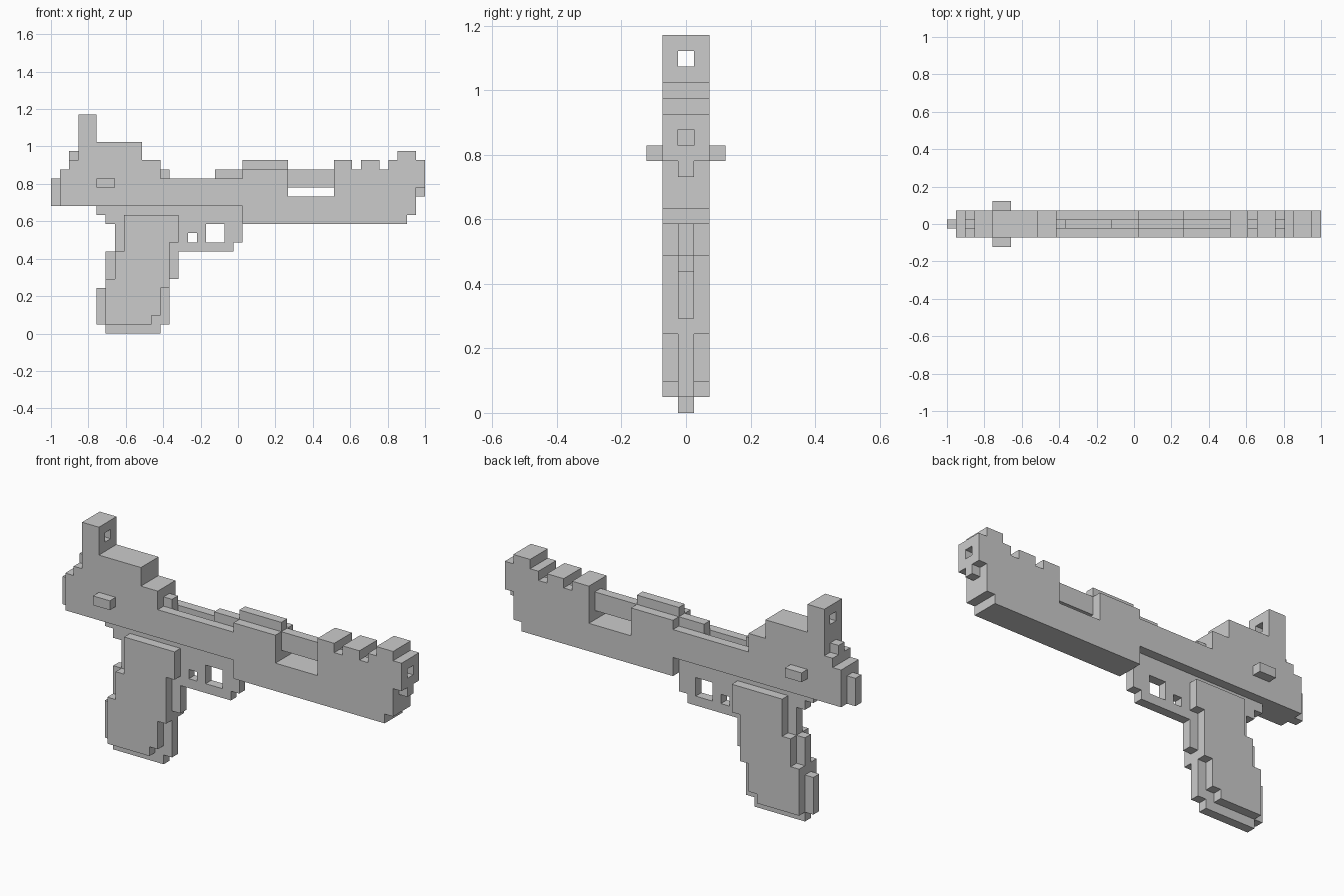
import bpy
import bmesh
from mathutils import Vector

cube = bpy.data.objects.get("Cube")
if cube:
    bpy.data.objects.remove(cube, do_unlink=True)

LENGTH = 41                      # blocks from back to muzzle
UNIT = 2 / LENGTH                # size of one block
AXES = [Vector(a) for a in ((1, 0, 0), (0, 1, 0), (0, 0, 1))]

# Layers across the thickness, in blocks
FULL = range(-1, 2)
CORE = range(0, 1)
SIDE = range(1, 2)
PIN = range(-2, 3)


def blocks(layers, *boxes):
    """Cells of boxes given as (x start, x end, z start, z end)."""
    return {(x, y, z)
            for x0, x1, z0, z1 in boxes
            for x in range(x0, x1)
            for z in range(z0, z1)
            for y in layers}


def skin(name, cells, mirror=False):
    """Wrap a set of cells in one clean flat-faced shell."""
    bm = bmesh.new()
    for cell in cells:
        mid = Vector(cell) + Vector((0.5, 0, 0.5))
        for k, axis in enumerate(AXES):
            u, v = AXES[(k + 1) % 3] / 2, AXES[(k + 2) % 3] / 2
            for sign in (1, -1):
                if tuple(int(c) for c in Vector(cell) + axis * sign) in cells:
                    continue
                c = mid + axis * sign / 2
                ring = [c - u - v, c + u - v, c + u + v, c - u + v][::sign]
                bm.faces.new([bm.verts.new(p) for p in ring])
    bmesh.ops.remove_doubles(bm, verts=bm.verts[:], dist=0.01)
    bmesh.ops.dissolve_limit(bm, angle_limit=0.01, verts=bm.verts[:], edges=bm.edges[:])
    for vert in bm.verts:
        vert.co = (vert.co - Vector((LENGTH / 2, 0, 0))) * UNIT
    mesh = bpy.data.meshes.new(name)
    bm.to_mesh(mesh)
    bm.free()
    obj = bpy.data.objects.new(name, mesh)
    bpy.context.collection.objects.link(obj)
    if mirror:
        mod = obj.modifiers.new("Mirror", "MIRROR")
        mod.use_axis = (False, True, False)
    return obj


# Slide: long body, stepped rear, ejection port walls and fore end
rear = blocks(FULL, (1, 21, 14, 17), (1, 3, 17, 18), (2, 3, 18, 19),
              (3, 10, 17, 21), (10, 12, 17, 19))
fore = blocks(FULL, (21, 39, 12, 15), (39, 40, 13, 15), (21, 26, 15, 18),
              (31, 40, 15, 18), (40, 41, 16, 18))
teeth = blocks(FULL, (31, 33, 18, 19), (34, 36, 18, 19), (37, 41, 18, 19),
               (38, 40, 19, 20))
ridge = blocks(CORE, (2, 3, 19, 20), (12, 13, 17, 18), (18, 21, 17, 18),
               (21, 26, 18, 19), (40, 41, 15, 16))
trench = blocks(CORE, (13, 18, 16, 17))
bore = blocks(CORE, (31, 41, 17, 18))
skin("slide", (rear | fore | teeth | ridge) - trench - bore)

# Raised rear sight with a peep hole
skin("rear_sight", blocks(FULL, (3, 5, 21, 24)) - blocks(CORE, (3, 5, 22, 23)))

# Exposed barrel and hammer
skin("barrel", blocks(CORE, (26, 31, 16, 18)))
skin("hammer", blocks(CORE, (0, 1, 14, 17)))

# Pin crossing the body, proud on both sides
skin("cross_pin", blocks(PIN, (5, 7, 16, 17)))

# Frame: thin grip core and trigger guard with two openings
grip_core = blocks(CORE, (5, 21, 13, 14), (6, 21, 12, 13), (7, 14, 9, 12),
                   (6, 14, 6, 9), (6, 13, 5, 6), (5, 13, 1, 5), (6, 12, 0, 1))
guard = blocks(CORE, (14, 21, 10, 12), (14, 20, 9, 10))
openings = blocks(CORE, (15, 16, 10, 11), (17, 19, 10, 12))
skin("frame", (grip_core | guard) - openings)

# Stepped grip panels on both sides
panel = blocks(SIDE, (8, 14, 10, 13), (8, 13, 9, 10), (7, 13, 6, 9),
               (6, 13, 5, 6), (6, 12, 2, 5), (6, 11, 1, 2))
skin("grip_panels", panel, mirror=True)
